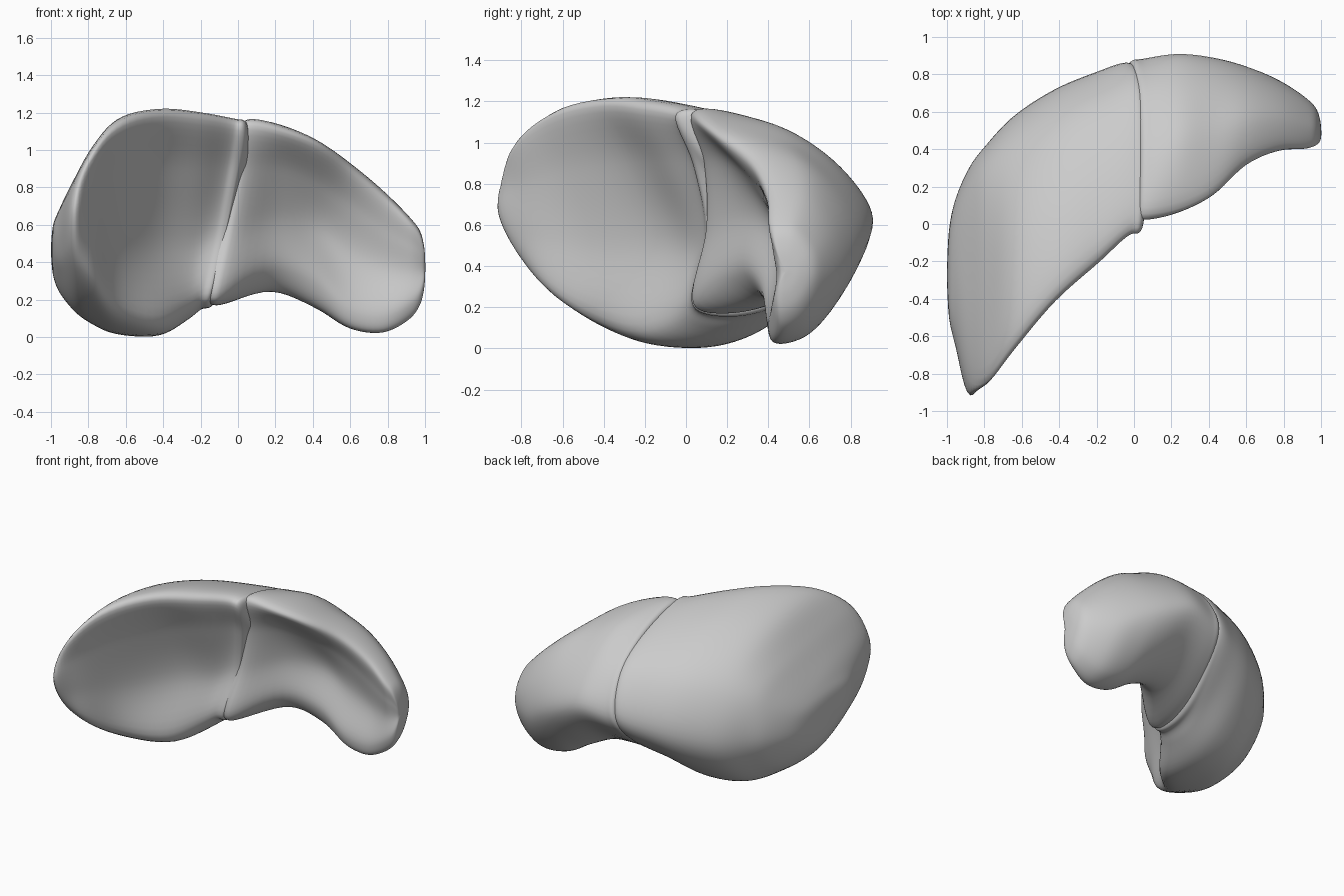
import bpy, bmesh
from mathutils import Vector

if "Cube" in bpy.data.objects:
    bpy.data.objects.remove(bpy.data.objects["Cube"])


def spline(pts, n, closed=False):
    """Centripetal Catmull-Rom curve through pts, n steps per span."""
    pts = [Vector(p) for p in pts]
    if closed:
        ext = [pts[-1]] + pts + pts[:2]
    else:
        ext = [pts[0] * 2 - pts[1]] + pts + [pts[-1] * 2 - pts[-2]]
    out = []
    for a, b, c, d in zip(ext, ext[1:], ext[2:], ext[3:]):
        t1 = max((b - a).length, 1e-6) ** 0.5
        t2 = t1 + max((c - b).length, 1e-6) ** 0.5
        t3 = t2 + max((d - c).length, 1e-6) ** 0.5
        for i in range(n):
            t = t1 + (t2 - t1) * i / n
            p = a.lerp(b, t / t1)
            q = b.lerp(c, (t - t1) / (t2 - t1))
            r = c.lerp(d, (t - t2) / (t3 - t2))
            p = p.lerp(q, t / t2)
            q = q.lerp(r, (t - t1) / (t3 - t1))
            out.append(p.lerp(q, (t - t1) / (t2 - t1)))
    if not closed:
        out.append(pts[-1])
    return out


def ring(x, shear, yz):
    """Cross-section near plane x, leaning with height and depth."""
    return spline([(x + shear * (z - 0.65 + 0.4 * y), y, z) for y, z in yz], 8, True)


def shrunk(r, scale, dx, dy=0):
    c = sum(r, Vector()) / len(r)
    return [c + Vector(((p - c).x + dx, (p - c).y * scale + dy, (p - c).z * scale)) for p in r]


def inset(r, dist, dx):
    """Ring pulled inward by a fixed distance, for a tight rounded edge."""
    c = sum(r, Vector()) / len(r)
    return [p + (c - p).normalized() * dist + Vector((dx, 0, 0)) for p in r]


def lobe(name, rings):
    lines = [spline(l, 6) for l in zip(*rings)]
    bm = bmesh.new()
    grid = [[bm.verts.new(p) for p in l] for l in lines]
    n, m = len(grid), len(grid[0])
    for i in range(n):
        for j in range(m - 1):
            k = (i + 1) % n
            bm.faces.new((grid[i][j], grid[k][j], grid[k][j + 1], grid[i][j + 1]))
    for j in (0, m - 1):
        bm.faces.new([g[j] for g in grid])
    bmesh.ops.recalc_face_normals(bm, faces=bm.faces)
    for f in bm.faces:
        f.smooth = True
    me = bpy.data.meshes.new(name)
    bm.to_mesh(me)
    bm.free()
    ob = bpy.data.objects.new(name, me)
    bpy.context.collection.objects.link(ob)
    s = ob.modifiers.new("soften", 'SMOOTH')
    s.factor, s.iterations = 0.5, 4


# Section points: top front rim, hollow front face (2), low rim, bottom, low back, back, upper back, top
large = [
    (-0.955, 0, [(-.58, .66), (-.65, .57), (-.6, .44), (-.46, .34), (-.2, .24), (0, .28), (.13, .43), (.08, .58), (-.2, .67)]),
    (-0.875, 0, [(-.85, .82), (-.92, .71), (-.88, .56), (-.74, .38), (-.3, .15), (.1, .19), (.31, .43), (.22, .68), (-.3, .82)]),
    (-0.79, 0, [(-.85, .97), (-.81, .78), (-.77, .56), (-.71, .32), (-.2, .08), (.2, .15), (.42, .43), (.31, .77), (-.25, .95)]),
    (-0.65, 0, [(-.68, 1.13), (-.57, .86), (-.46, .5), (-.46, .15), (0, .015), (.32, .1), (.57, .43), (.43, .83), (-.1, 1.1)]),
    (-0.42, 0, [(-.41, 1.2), (-.25, .9), (-.12, .5), (-.23, .08), (.1, .01), (.42, .12), (.72, .47), (.58, .86), (.1, 1.14)]),
    (-0.22, .08, [(-.2, 1.18), (-.09, .9), (.04, .5), (-.02, .16), (.2, .1), (.48, .2), (.81, .52), (.68, .87), (.25, 1.12)]),
    (-0.11, .2, [(-.05, 1.15), (.03, .9), (.09, .55), (.03, .2), (.22, .15), (.5, .23), (.86, .56), (.74, .87), (.35, 1.09)]),
]
small = [
    (-0.02, .2, [(.03, 1.15), (.09, .9), (.1, .58), (.04, .21), (.2, .17), (.5, .25), (.88, .57), (.76, .86), (.38, 1.1)]),
    (0.2, .08, [(.06, 1.11), (.2, .9), (.28, .65), (.26, .38), (.38, .25), (.62, .3), (.91, .6), (.79, .84), (.45, 1.08)]),
    (0.42, 0, [(.15, 1.04), (.31, .82), (.42, .58), (.36, .31), (.44, .16), (.64, .2), (.89, .53), (.79, .78), (.5, 1)]),
    (0.6, 0, [(.32, .91), (.4, .7), (.46, .45), (.39, .15), (.43, .05), (.62, .1), (.84, .44), (.78, .68), (.56, .9)]),
    (0.78, 0, [(.4, .76), (.43, .57), (.46, .37), (.4, .12), (.43, .03), (.59, .07), (.76, .34), (.73, .57), (.57, .76)]),
    (0.92, 0, [(.41, .62), (.42, .49), (.44, .35), (.42, .18), (.46, .1), (.57, .15), (.67, .34), (.65, .5), (.53, .63)]),
]

# Large lobe: pointed outer end, tightly rounded end at the groove
b = [ring(*s) for s in large]
lobe("large_lobe", [shrunk(b[0], .03, -.046), shrunk(b[0], .62, -.033)] + b
     + [inset(b[-1], .008, .04), shrunk(b[-1], .92, .06), shrunk(b[-1], .1, .06)])

# Small lobe: same groove end, rounded outer tip
a = [ring(*s) for s in small]
lobe("small_lobe", [shrunk(a[0], .1, -.07), shrunk(a[0], .92, -.07), inset(a[0], .008, -.05)] + a
     + [shrunk(a[-1], .74, .052, -.01), shrunk(a[-1], .42, .075, -.02), shrunk(a[-1], .03, .082, -.025)])
